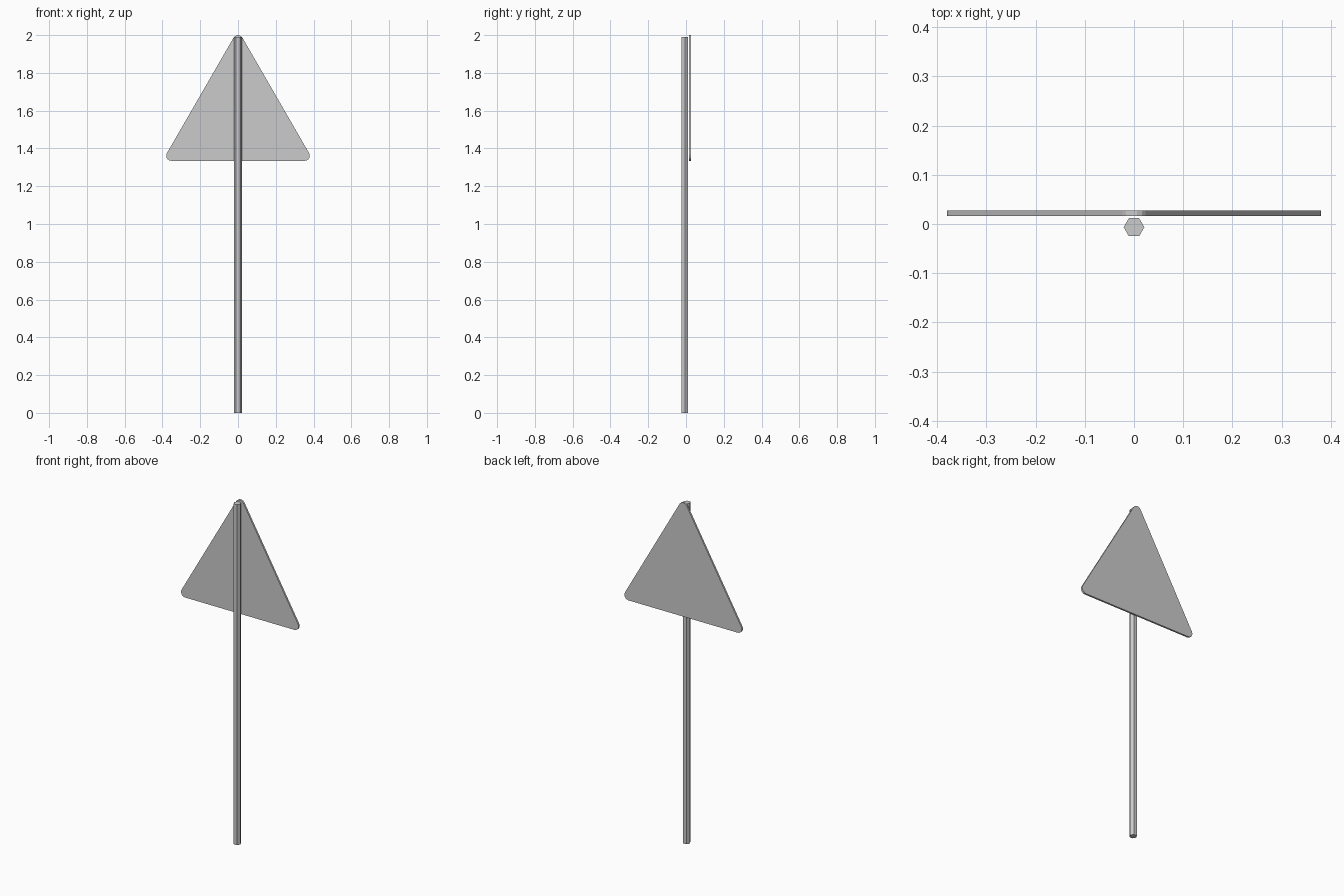
import bpy, bmesh, math

if "Cube" in bpy.data.objects:
    bpy.data.objects.remove(bpy.data.objects["Cube"])

def prism(name, points, direction):
    """Extrude a closed planar outline into a solid object."""
    bm = bmesh.new()
    face = bm.faces.new([bm.verts.new(p) for p in points])
    ext = bmesh.ops.extrude_face_region(bm, geom=[face], use_keep_orig=True)
    verts = [g for g in ext["geom"] if isinstance(g, bmesh.types.BMVert)]
    bmesh.ops.translate(bm, verts=verts, vec=direction)
    bmesh.ops.recalc_face_normals(bm, faces=bm.faces)
    mesh = bpy.data.meshes.new(name)
    bm.to_mesh(mesh)
    bm.free()
    obj = bpy.data.objects.new(name, mesh)
    bpy.context.collection.objects.link(obj)
    return obj

# Hexagonal pole
R, POLE_Y = 0.021, -0.0065
hexagon = [(R * math.cos(i * math.pi / 3), POLE_Y + R * math.sin(i * math.pi / 3), 0)
           for i in range(6)]
prism("pole", hexagon, (0, 0, 1.99))

# Triangular sign plate with rounded corners
SIDE, CORNER, STEPS = 0.706, 0.027, 5
top = 2.0 - CORNER
base = top - SIDE * math.sqrt(3) / 2
centres = [(SIDE / 2, base, -90), (0, top, 30), (-SIDE / 2, base, 150)]
outline = []
for cx, cz, start in centres:
    for i in range(STEPS + 1):
        a = math.radians(start + 120 * i / STEPS)
        outline.append((cx + CORNER * math.cos(a), 0.0165, cz + CORNER * math.sin(a)))
prism("sign_plate", outline, (0, 0.0105, 0))
